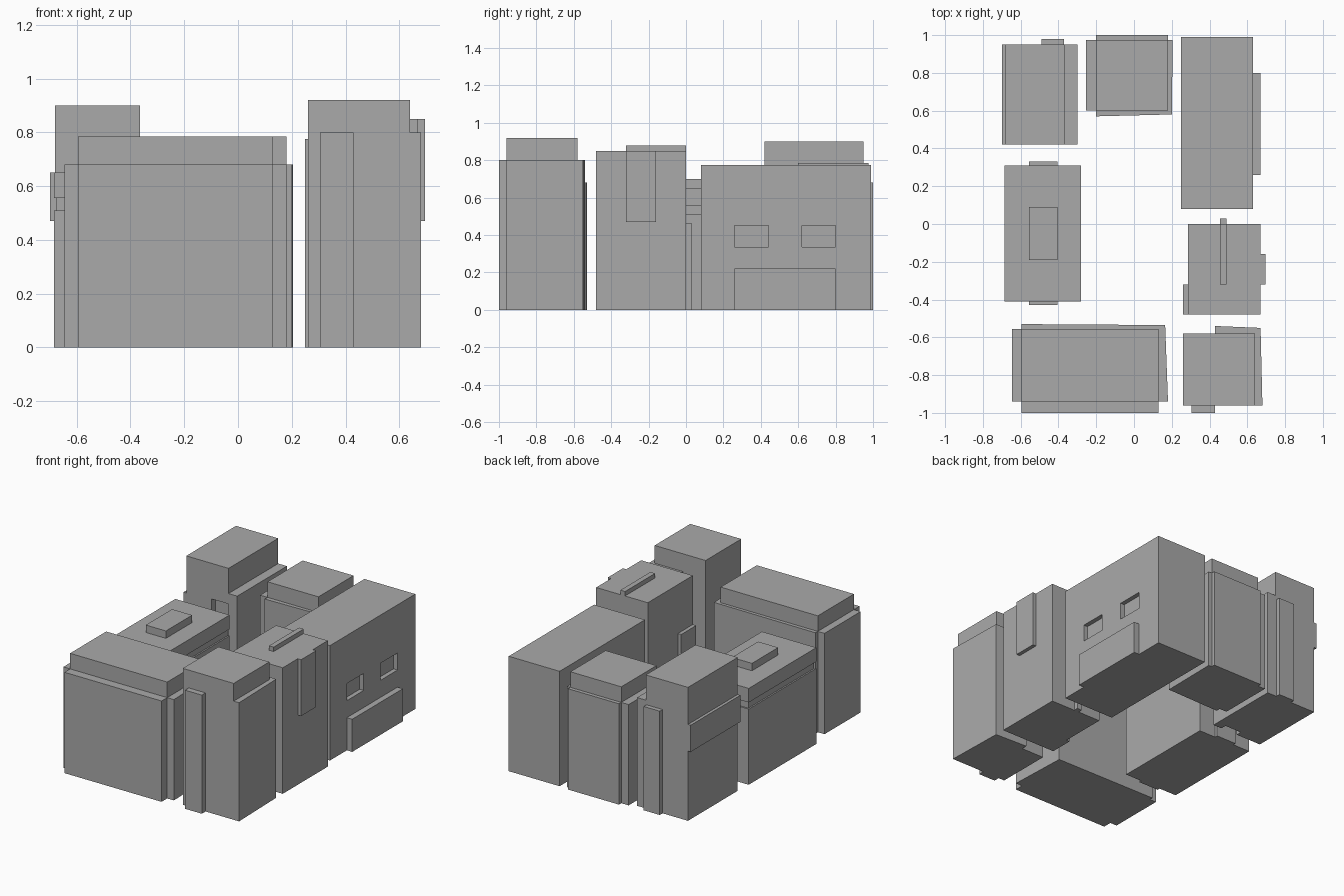
import bpy
import bmesh

if "Cube" in bpy.data.objects:
    bpy.data.objects.remove(bpy.data.objects["Cube"], do_unlink=True)

# Single plain concrete grey
concrete = bpy.data.materials.new("concrete_grey")
concrete.use_nodes = True
grey = (0.4, 0.4, 0.4, 1)
concrete.diffuse_color = grey
concrete.node_tree.nodes["Principled BSDF"].inputs["Base Color"].default_value = grey


def prism(name, outline, bottom, top):
    """Extrude a counter-clockwise plan outline between two heights."""
    bm = bmesh.new()
    base = bm.faces.new([bm.verts.new((x, y, bottom)) for x, y in outline])
    ext = bmesh.ops.extrude_face_region(bm, geom=[base], use_keep_orig=True)
    for v in ext["geom"]:
        if isinstance(v, bmesh.types.BMVert):
            v.co.z = top
    bmesh.ops.recalc_face_normals(bm, faces=bm.faces)
    mesh = bpy.data.meshes.new(name)
    bm.to_mesh(mesh)
    bm.free()
    mesh.materials.append(concrete)
    obj = bpy.data.objects.new(name, mesh)
    bpy.context.collection.objects.link(obj)
    return obj


def box(name, x0, x1, y0, y1, z0, z1):
    return prism(name, [(x0, y0), (x1, y0), (x1, y1), (x0, y1)], z0, z1)


def recess(target, name, *size):
    """Cut a box-shaped recess into a block."""
    cutter = box(name, *size)
    cutter.hide_render = True
    cutter.hide_viewport = True
    cutter.display_type = 'WIRE'
    mod = target.modifiers.new(name, 'BOOLEAN')
    mod.operation = 'DIFFERENCE'
    mod.solver = 'EXACT'
    mod.object = cutter
    # bake the cut, then drop the cutter
    bpy.context.view_layer.update()
    deps = bpy.context.evaluated_depsgraph_get()
    mesh = bpy.data.meshes.new_from_object(target.evaluated_get(deps))
    target.modifiers.clear()
    target.data = mesh
    bpy.data.objects.remove(cutter, do_unlink=True)


# Wide front block: tall core wrapped in lower wall panels
box("front_block_core", -0.595, 0.13, -0.94, -0.555, 0, 0.785)
box("front_block_front_panel", -0.595, 0.13, -1.0, -0.94, 0, 0.68)
box("front_block_right_panel", -0.645, -0.595, -0.94, -0.555, 0, 0.68)
prism("front_block_corner_panel",
      [(0.13, -0.94), (0.18, -0.94), (0.165, -0.535), (-0.595, -0.53),
       (-0.595, -0.555), (0.13, -0.555)], 0, 0.68)

# Back middle block, built the same way
box("back_block_core", -0.20, 0.18, 0.60, 0.975, 0, 0.785)
box("back_block_back_panel", -0.20, 0.18, 0.975, 1.0, 0, 0.68)
box("back_block_right_panel", -0.255, -0.20, 0.60, 0.975, 0, 0.68)
prism("back_block_corner_panel",
      [(-0.20, 0.57), (0.20, 0.58), (0.205, 0.975), (0.18, 0.975),
       (0.18, 0.60), (-0.20, 0.60)], 0, 0.68)

# Front corner tower
box("corner_tower_core", 0.26, 0.64, -0.96, -0.58, 0, 0.92)
box("corner_tower_front_strip", 0.305, 0.43, -1.0, -0.96, 0, 0.80)
prism("corner_tower_wrap_panel",
      [(0.64, -0.96), (0.68, -0.96), (0.67, -0.55), (0.43, -0.54),
       (0.43, -0.58), (0.64, -0.58)], 0, 0.80)

# Middle left block with wall ribs and a roof ridge
box("middle_block", 0.285, 0.67, -0.48, 0.0, 0, 0.85)
box("middle_block_inner_rib", 0.26, 0.285, -0.48, -0.32, 0, 0.52)
box("middle_block_outer_rib", 0.67, 0.695, -0.32, -0.16, 0.47, 0.85)
box("middle_block_back_rib", 0.455, 0.49, 0.0, 0.03, 0, 0.465)
box("middle_block_roof_ridge", 0.455, 0.49, -0.32, 0.0, 0.85, 0.88)

# Long left block with a ledge and two window recesses
long_block = box("long_block", 0.25, 0.63, 0.08, 0.99, 0, 0.775)
for y in (0.26, 0.62):
    recess(long_block, "window_recess", 0.60, 0.70, y, y + 0.18, 0.335, 0.45)
box("long_block_ledge", 0.63, 0.67, 0.26, 0.80, 0, 0.22)

# Back corner tower with a side band, low shoulder and front recess
tower = box("back_tower_core", -0.68, -0.365, 0.42, 0.95, 0, 0.90)
recess(tower, "tower_recess", -0.49, -0.30, 0.38, 0.46, -0.1, 0.66)
box("back_tower_shoulder", -0.365, -0.30, 0.42, 0.95, 0, 0.73)
box("back_tower_side_band", -0.70, -0.68, 0.42, 0.95, 0.47, 0.65)
box("back_tower_back_strip", -0.49, -0.37, 0.95, 0.98, 0, 0.70)

# Right block with a shallow groove, end ribs and a roof box
box("right_block_base", -0.685, -0.28, -0.41, 0.31, 0, 0.51)
box("right_block_groove", -0.675, -0.29, -0.40, 0.30, 0.51, 0.555)
box("right_block_top", -0.685, -0.28, -0.41, 0.31, 0.555, 0.65)
for name, y in (("front", -0.43), ("back", 0.31)):
    box("right_block_" + name + "_rib", -0.555, -0.405, y, y + 0.02, 0, 0.51)
box("right_block_roof_box", -0.555, -0.405, -0.19, 0.09, 0.65, 0.70)
